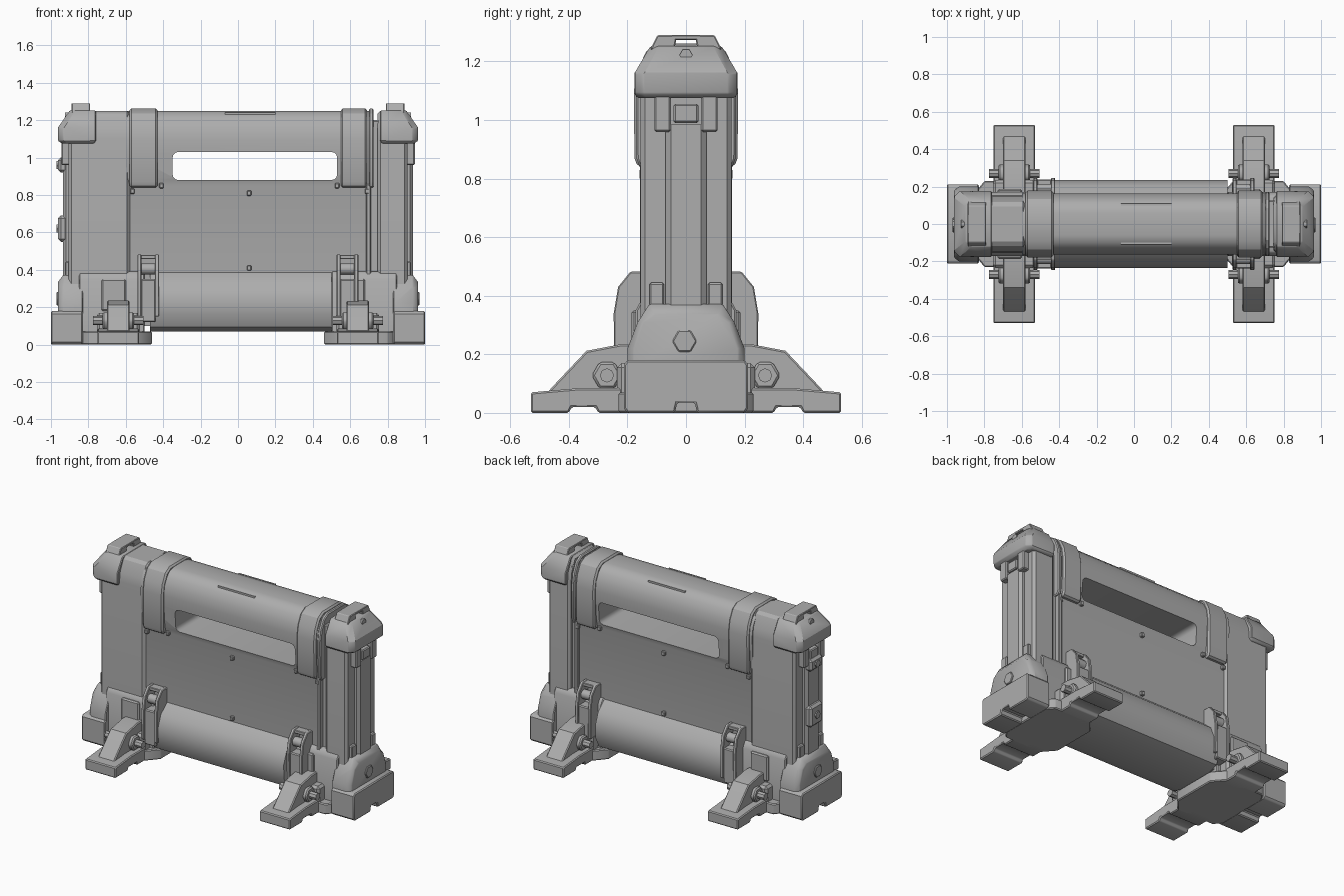
import bpy, bmesh, math

cube = bpy.data.objects.get("Cube")
if cube:
    bpy.data.objects.remove(cube, do_unlink=True)

grey = bpy.data.materials.new("plain grey")
grey.use_nodes = True
tone = (0.42, 0.42, 0.42, 1)
grey.diffuse_color = tone
grey.node_tree.nodes["Principled BSDF"].inputs["Base Color"].default_value = tone


def finish(name, bm, bevel=0):
    bmesh.ops.recalc_face_normals(bm, faces=bm.faces)
    if bevel:
        sharp = [e for e in bm.edges if e.calc_face_angle(0) > math.radians(40)]
        bmesh.ops.bevel(bm, geom=sharp, offset=bevel, segments=1,
                        affect='EDGES', clamp_overlap=True)
    mesh = bpy.data.meshes.new(name)
    bm.to_mesh(mesh)
    bm.free()
    mesh.materials.append(grey)
    mesh.shade_smooth()
    mesh.set_sharp_from_angle(angle=math.radians(32))
    obj = bpy.data.objects.new(name, mesh)
    bpy.context.collection.objects.link(obj)
    return obj


def loft(name, rings, bevel=0):
    bm = bmesh.new()
    loops = [[bm.verts.new(p) for p in ring] for ring in rings]
    n = len(loops[0])
    for a, b in zip(loops, loops[1:]):
        for i in range(n):
            j = (i + 1) % n
            bm.faces.new((a[i], a[j], b[j], b[i]))
    bm.faces.new(loops[0])
    bm.faces.new(loops[-1])
    return finish(name, bm, bevel)


def prism(name, axis, pts, a, b, bevel=0.006):
    place = {'x': lambda p, t: (t, p[0], p[1]),
             'y': lambda p, t: (p[0], t, p[1]),
             'z': lambda p, t: (p[0], p[1], t)}[axis]
    return loft(name, [[place(p, t) for p in pts] for t in (a, b)], bevel)


def box(name, x0, x1, y0, y1, z0, z1, bevel=0.006):
    return prism(name, 'z', [(x0, y0), (x1, y0), (x1, y1), (x0, y1)], z0, z1, bevel)


def sym(half):
    # Mirrors a half profile across y = 0
    return half + [(-y, z) for y, z in reversed(half)]


def flip(pts, side):
    return [(y * side, z) for y, z in pts]


def disc(cy, cz, r, n, turn=0.0):
    return [(cy + r * math.cos(turn + i * math.tau / n),
             cz + r * math.sin(turn + i * math.tau / n)) for i in range(n)]


# Main wall with a rounded grip slot cut through it
wall = prism("wall_panel", 'x', sym([
    (0.14, 0.1), (0.14, 0.85), (0.152, 0.89), (0.162, 1.03), (0.164, 1.1),
    (0.155, 1.16), (0.13, 1.21), (0.1, 1.24), (0.06, 1.25)]), -0.6, 0.71, 0)
slot = []
for cx, cz, start in ((0.5, 1.0, 0), (-0.32, 1.0, 1), (-0.32, 0.91, 2), (0.5, 0.91, 3)):
    for k in range(4):
        t = (start + k / 3) * math.pi / 2
        slot.append((cx + 0.03 * math.cos(t), cz + 0.03 * math.sin(t)))
cutter = prism("slot_cutter", 'y', slot, -0.4, 0.4, 0)
cutter.hide_render = True
cut = wall.modifiers.new("grip_slot", 'BOOLEAN')
cut.object = cutter
cut.operation = 'DIFFERENCE'
cut.solver = 'EXACT'
bpy.context.view_layer.update()
graph = bpy.context.evaluated_depsgraph_get()
cut_mesh = bpy.data.meshes.new_from_object(wall.evaluated_get(graph))
wall.modifiers.clear()
wall.data = cut_mesh
cut_mesh.set_sharp_from_angle(angle=math.radians(32))
bpy.data.objects.remove(cutter, do_unlink=True)

# Thick lower beam
prism("lower_beam", 'x', sym([
    (0.13, 0.07), (0.2, 0.095), (0.232, 0.16), (0.236, 0.25), (0.205, 0.33),
    (0.14, 0.385)]), -0.47, 0.5, 0)

# Bands wrapped over the top
band = sym([(0.165, 0.84), (0.176, 0.87), (0.178, 1.1), (0.167, 1.17),
            (0.135, 1.235), (0.09, 1.262)])
for x0, x1 in ((-0.58, -0.43), (0.55, 0.69)):
    prism("top_band", 'x', band, x0, x1, 0.01)
prism("band_rib", 'x', [(y * 0.96, z) for y, z in band], 0.7, 0.725)
for s in (-1, 1):
    box("edge_trim", 0.685, 0.712, s * 0.12, s * 0.157, 0.3, 0.86)
    # Small lugs under the bands and on the panel
    for x, z in ((-0.565, 0.82), (-0.41, 0.85), (0.53, 0.85), (0.69, 0.82), (0.06, 0.81), (0.06, 0.41)):
        box("lug", x - 0.012, x + 0.012, s * 0.13, s * 0.158, z - 0.014, z + 0.014, 0.004)

# Inset spine closing the gap beside the narrow column
box("gap_filler", 0.69, 0.78, -0.125, 0.125, 0.1, 1.2)

# End columns: wide on one end, narrow on the other
column = sym([(0.156, 0.1), (0.156, 1.1), (0.15, 1.16), (0.11, 1.25)])
prism("end_column_right", 'x', column, -0.905, -0.578, 0.016)
prism("end_column_left", 'x', column, 0.745, 0.905, 0.016)

for side in (-1, 1):
    def xs(a, b):
        return sorted((side * a, side * b))

    # Raised strip and pads on the column end
    prism("end_strip", 'z', [(side * x, y) for x, y in (
        (0.88, -0.07), (0.92, -0.07), (0.936, -0.052), (0.936, 0.052),
        (0.92, 0.07), (0.88, 0.07))], 0.36, 0.985, 0)
    box("strip_latch", *xs(0.88, 0.945), -0.042, 0.042, 0.99, 1.055)
    for s in (-1, 1):
        box("cap_pad", *xs(0.87, 0.945), s * 0.052, s * 0.108, 0.96, 1.09)
        box("base_pad", *xs(0.87, 0.925), s * 0.075, s * 0.125, 0.36, 0.445)

    # Chamfered corner cap with a looped knob
    rings = []
    for inner, outer, hy, z in ((0.77, 0.94, 0.165, 1.075), (0.76, 0.963, 0.176, 1.09),
                                (0.76, 0.963, 0.176, 1.16), (0.76, 0.9, 0.122, 1.252)):
        c = min(0.03, hy * 0.3)
        rings.append([(side * x, y, z) for x, y in (
            (inner, -hy), (outer - c, -hy), (outer, c - hy), (outer, hy - c),
            (outer - c, hy), (inner, hy))])
    loft("corner_cap", rings, 0.005)
    prism("cap_knob", 'x', sym([(0.04, 1.24), (0.122, 1.24), (0.098, 1.29), (0.03, 1.29)])[0:4],
          *xs(0.79, 0.89), 0.004)
    prism("cap_knob", 'x', [(-y, z) for y, z in (
        (0.04, 1.24), (0.122, 1.24), (0.098, 1.29), (0.03, 1.29))], *xs(0.79, 0.89), 0.004)
    box("knob_bridge", *xs(0.79, 0.89), -0.05, 0.05, 1.274, 1.29, 0.003)
    prism("cap_stud", 'x', disc(0, 1.222, 0.022, 6), *xs(0.88, 0.925), 0)

    # Pedestal and notched base block
    ped = sym([(0.2, 0.15), (0.2, 0.22), (0.165, 0.31), (0.125, 0.372)])
    loft("pedestal", [[(side * x, y, z) for y, z in ped] for x in (0.83, 0.935)]
         + [[(side * 0.962, y * 0.9, min(z, 0.335)) for y, z in ped]], 0.005)
    prism("pedestal_socket", 'x', disc(-0.005, 0.245, 0.042, 6), *xs(0.94, 0.97), 0.004)
    prism("base_block", 'x', sym([
        (0.03, 0.035), (0.038, 0.0), (0.2, 0.0), (0.212, 0.015), (0.212, 0.165),
        (0.2, 0.18)]), *xs(0.83, 1.0), 0.006)

    # Mount block and ground plate
    prism("mount_block", 'x', sym([(0.172, 0.04), (0.172, 0.35), (0.15, 0.39)]),
          *xs(0.5, 0.85))
    prism("ground_plate", 'z', [(side * x, y) for x, y in (
        (0.46, -0.15), (0.53, -0.23), (0.8, -0.23), (0.84, -0.18),
        (0.84, 0.18), (0.8, 0.23), (0.53, 0.23), (0.46, 0.15))], 0.0, 0.07)

    mid = side * 0.64
    clamp = -0.48 if side < 0 else 0.585
    for s in (-1, 1):
        # Outrigger foot
        prism("foot_slab", 'x', flip([
            (0.18, 0.0), (0.3, 0.0), (0.31, 0.02), (0.39, 0.02), (0.4, 0.0),
            (0.53, 0.0), (0.53, 0.07), (0.36, 0.085), (0.18, 0.085)], s),
            mid - 0.112, mid + 0.112)
        prism("foot_gusset", 'x', flip([
            (0.15, 0.06), (0.48, 0.06), (0.46, 0.085), (0.34, 0.212),
            (0.22, 0.235), (0.15, 0.235)], s), mid - 0.06, mid + 0.06)
        box("foot_shoulder", mid - 0.115, mid + 0.115, s * 0.15, s * 0.235, 0.05, 0.17, 0.015)
        prism("hinge_nut", 'x', disc(s * 0.27, 0.128, 0.052, 6),
              mid - 0.085, mid + 0.085, 0.008)
        prism("hinge_pin", 'x', disc(s * 0.27, 0.128, 0.024, 8), mid - 0.135, mid + 0.135, 0)
        box("mount_plate", mid - 0.09, mid + 0.04, s * 0.15, s * 0.186, 0.18, 0.35, 0.008)

        # Clamp with side cheeks, roller and crossbar
        cheek = flip([(0.12, 0.15), (0.245, 0.15), (0.247, 0.34), (0.232, 0.43),
                      (0.19, 0.482), (0.12, 0.482)], s)
        for e in (-1, 1):
            prism("clamp_cheek", 'x', cheek, clamp + e * 0.036, clamp + e * 0.058, 0.004)
        box("clamp_web", clamp - 0.04, clamp + 0.04, s * 0.12, s * 0.238, 0.12, 0.35)
        box("clamp_crossbar", clamp - 0.04, clamp + 0.04, s * 0.12, s * 0.19, 0.458, 0.48, 0.003)
        prism("clamp_roller", 'x', disc(s * 0.185, 0.405, 0.03, 12),
              clamp - 0.04, clamp + 0.04, 0)

# Latches on the outer face of the wide column
for z0, z1 in ((0.55, 0.69), (0.92, 1.0)):
    box("side_latch", -0.962, -0.9, -0.065, 0.065, z0, z1, 0.015)
    prism("latch_stud", 'x', disc(0, (z0 + z1) / 2, 0.025, 6), -0.97, -0.95, 0)

# Thin seam strip on top of the grip
box("grip_seam", -0.07, 0.2, -0.11, -0.1, 1.22, 1.242, 0)
box("grip_seam", -0.07, 0.2, 0.1, 0.11, 1.22, 1.242, 0)
